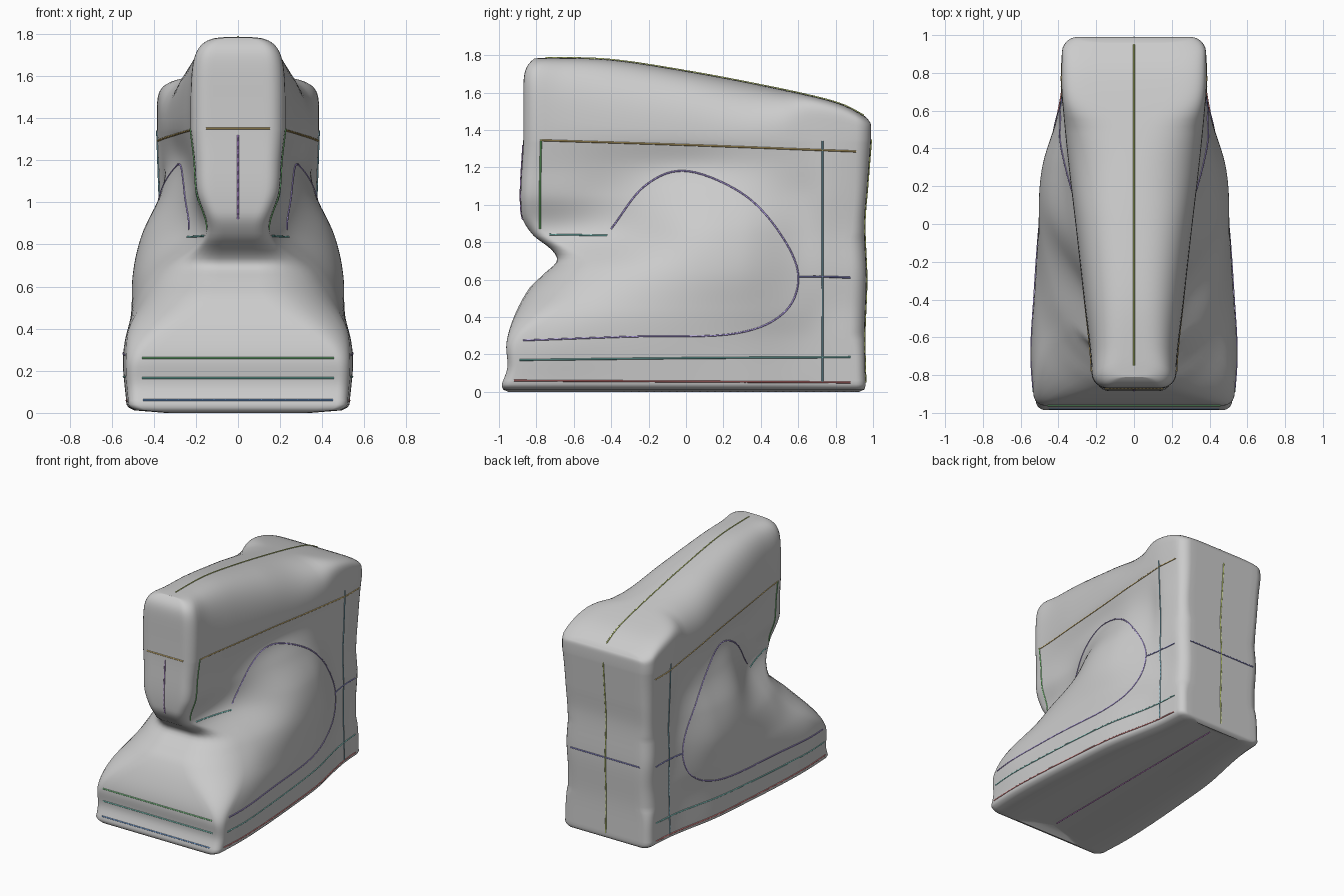
import bpy, bmesh, math

if "Cube" in bpy.data.objects:
    bpy.data.objects.remove(bpy.data.objects["Cube"])


def spline(xs, ys, x):
    """Smooth curve through the points (xs, ys)."""
    n = len(xs)
    x = min(max(x, xs[0]), xs[-1])
    i = 0
    while i < n - 2 and x > xs[i + 1]:
        i += 1

    def slope(k):
        a, b = max(k - 1, 0), min(k + 1, n - 1)
        return (ys[b] - ys[a]) / (xs[b] - xs[a])
    h = xs[i + 1] - xs[i]
    t = (x - xs[i]) / h
    return ((2*t**3 - 3*t*t + 1) * ys[i] + (t**3 - 2*t*t + t) * h * slope(i)
            + (3*t*t - 2*t**3) * ys[i + 1] + (t**3 - t*t) * h * slope(i + 1))


# Half width of the body over depth (columns) and height (rows)
COLS = [-0.95, -0.7, -0.4, 0, 0.3, 0.6, 0.75, 0.97]
ROWS = [0.04, 0.28, 0.45, 0.65, 0.85, 1.05, 1.2, 1.35]
HALF = [
    [.52, .53, .52, .49, .46, .40, .375, .36],
    [.525, .545, .53, .50, .46, .39, .37, .355],
    [.47, .495, .51, .505, .475, .40, .365, .35],
    [.26, .31, .42, .495, .485, .39, .37, .36],
    [.14, .16, .24, .435, .445, .365, .365, .35],
    [.19, .20, .22, .335, .365, .35, .375, .355],
    [.205, .21, .23, .28, .33, .36, .38, .365],
    [.22, .23, .265, .31, .345, .375, .385, .38]]
TOP = ([-0.88, -0.7, -0.4, 0, 0.4, 0.7, 0.85, 0.98],
       [1.78, 1.785, 1.775, 1.715, 1.64, 1.575, 1.53, 1.46])
FRONT = ([0.04, 0.13, 0.26, 0.4, 0.55, 0.63, 0.7, 0.76, 0.84, 0.95, 1.35],
         [-0.985, -0.955, -0.96, -0.92, -0.84, -0.76, -0.69, -0.72, -0.82, -0.88, -0.87])
BACK = ([0.04, 0.3, 0.6, 0.9, 1.1, 1.35], [.96, .955, .965, .955, .97, .99])
# Plan corner radius over height, and squareness of the arm top over depth
ROUND = ([0.04, 0.28, 0.5, 0.68, 0.85, 1.35], [.05, .07, .24, .17, .07, .08])
SQUARE = ([-0.87, -0.65, 0, 0.5, 0.7, 0.98], [5.5, 3.4, 2.6, 2.9, 7, 7])


def half(y, z):
    return spline(ROWS, [spline(COLS, r, y) for r in HALF], z)


def section(z, f0=0.0, b0=0.0):
    """Half outline in plan at height z, front centre to back centre."""
    yf, yb = spline(*FRONT, z) + f0, spline(*BACK, z) - b0
    r = min(spline(*ROUND, z), 0.9 * half(yf, z))
    q = min(r, 0.08)

    def x_at(y):
        w = half(y, z)
        for d, c in ((y - yf, r), (yb - y, q)):
            if d < c:
                w += math.sqrt(max(c * c - (c - d) ** 2, 0)) - c
        return w
    arc = [1 - math.cos(math.pi / 2 * k / 6) for k in range(7)]
    ys = [yf + r * a for a in arc]
    ys += [yf + r + (yb - yf - r - q) * k / 44 for k in range(1, 44)]
    ys += [yb - q * a for a in reversed(arc)]
    side = [(x_at(y), y) for y in ys]
    first = [(side[0][0] * k / 6, yf) for k in range(6)]
    last = [(side[-1][0] * k / 6, yb) for k in reversed(range(6))]
    return first + side + last


# Stack of half rings: underside, body, rounded top
rings = []
for s, z in ((0, .035), (.35, .02), (.65, .0), (.93, .012), (.98, .025)):
    rings.append([(x * s, y * (.9 + .1 * s), z) for x, y in section(0.04)])
for k in range(67):
    z = 0.04 + (1.35 - 0.04) * k / 66
    rings.append([(x, y, z) for x, y in section(z)])
for k in range(1, 21):
    a = math.pi / 2 * k / 20
    v0 = math.sin(a) ** 0.4
    ring = []
    for x, y in section(1.35, 0.06 * v0 ** 10, 0.03 * v0 ** 6):
        n = spline(*SQUARE, y)
        v = math.sin(a) ** (2 / n)
        s = max(math.cos(a), 0) ** (2 / n) if k < 20 else 0
        ring.append((x * s, y, 1.35 + (spline(*TOP, y) - 1.35) * v))
    rings.append(ring)

bm = bmesh.new()
for sx in (1, -1):
    grid = [[bm.verts.new((sx * x, y, z)) for x, y, z in ring] for ring in rings]
    for lo, hi in zip(grid, grid[1:]):
        for i in range(len(lo) - 1):
            bm.faces.new((lo[i], lo[i + 1], hi[i + 1], hi[i]))
bmesh.ops.remove_doubles(bm, verts=bm.verts, dist=0.0004)
bmesh.ops.recalc_face_normals(bm, faces=bm.faces)
me = bpy.data.meshes.new("body_shell")
bm.to_mesh(me)
bm.free()
body = bpy.data.objects.new("body_shell", me)
bpy.context.collection.objects.link(body)
bpy.context.view_layer.objects.active = body
body.select_set(True)
bpy.ops.object.shade_smooth_by_angle(angle=math.radians(50))


def line(name, pts, color, mirror=False):
    """Thin coloured guide line lying on the shell."""
    mat = bpy.data.materials.new(name)
    mat.diffuse_color = (*color, 1)
    mat.use_nodes = True
    mat.node_tree.nodes["Principled BSDF"].inputs["Base Color"].default_value = mat.diffuse_color
    cu = bpy.data.curves.new(name, 'CURVE')
    cu.dimensions = '3D'
    cu.bevel_depth = 0.005
    cu.bevel_resolution = 0
    for sx in ((1, -1) if mirror else (1,)):
        sp = cu.splines.new('POLY')
        sp.points.add(len(pts) - 1)
        for p, (x, y, z) in zip(sp.points, pts):
            p.co = (sx * x, y, z, 1)
    cu.materials.append(mat)
    bpy.context.collection.objects.link(bpy.data.objects.new(name, cu))


def on_side(keys, count=40):
    """Points on the side of the shell along a smooth (y, z) path."""
    ts = list(range(len(keys)))
    out = []
    for k in range(count + 1):
        t = (len(keys) - 1) * k / count
        y = spline(ts, [p[0] for p in keys], t)
        z = spline(ts, [p[1] for p in keys], t)
        out.append((half(y, z), y, z))
    return out


def across(z, table):
    """Points across the front or back face at height z."""
    y = spline(*table, z)
    w = half(y, z) - 0.07
    return [(w * k / 8, y, z) for k in range(-8, 9)]


# Side seams
line("arm_side_line", on_side([(-.78, 1.345), (0, 1.32), (.91, 1.285)]), (.75, .55, .2), True)
line("side_panel_outline", on_side([(-.4, .87), (-.22, 1.1), (0, 1.18), (.3, 1.06), (.5, .85),
     (.6, .62), (.52, .42), (.25, .31), (-.3, .295), (-.87, .275)], 70), (.45, .35, .8), True)
line("base_side_line", on_side([(-.89, .17), (0, .18), (.88, .185)]), (.25, .65, .6), True)
line("base_lower_line", on_side([(-.92, .06), (0, .055), (.88, .05)]), (.8, .25, .25), True)
line("column_upright_line", on_side([(.73, .05), (.73, .7), (.73, 1.34)]), (.25, .5, .6), True)
line("column_cross_line", on_side([(.6, .615), (.75, .615), (.88, .61)], 12), (.25, .25, .6), True)
line("arm_lower_line", on_side([(-.73, .84), (-.42, .835)], 8), (.25, .7, .65), True)
line("arm_front_edge_line", on_side([(-.78, .87), (-.78, 1.1), (-.775, 1.35)], 20), (.25, .75, .25), True)

# Centre and cross seams
line("arm_spine_line", [(0, y, spline(*TOP, y)) for y in [-.75 + .05 * k for k in range(35)]],
     (.6, .7, .2))
line("back_centre_line", [(0, spline(*BACK, z), z) for z in [.05 + .05 * k for k in range(27)]],
     (.6, .7, .2))
line("arm_front_centre_line", [(0, spline(*FRONT, z), z) for z in [.92 + .04 * k for k in range(11)]],
     (.5, .3, .7))
line("underside_centre_line", [(0, y, .035) for y in (-.85, 0, .84)], (.55, .2, .6))
line("arm_front_cross_line", across(1.35, FRONT), (.75, .55, .2))
line("base_front_upper_line", across(.26, FRONT), (.25, .7, .3))
line("base_front_middle_line", across(.165, FRONT), (.25, .7, .6))
line("base_front_lower_line", across(.06, FRONT), (.2, .4, .75))
line("back_cross_line", across(.62, BACK), (.25, .25, .6))
